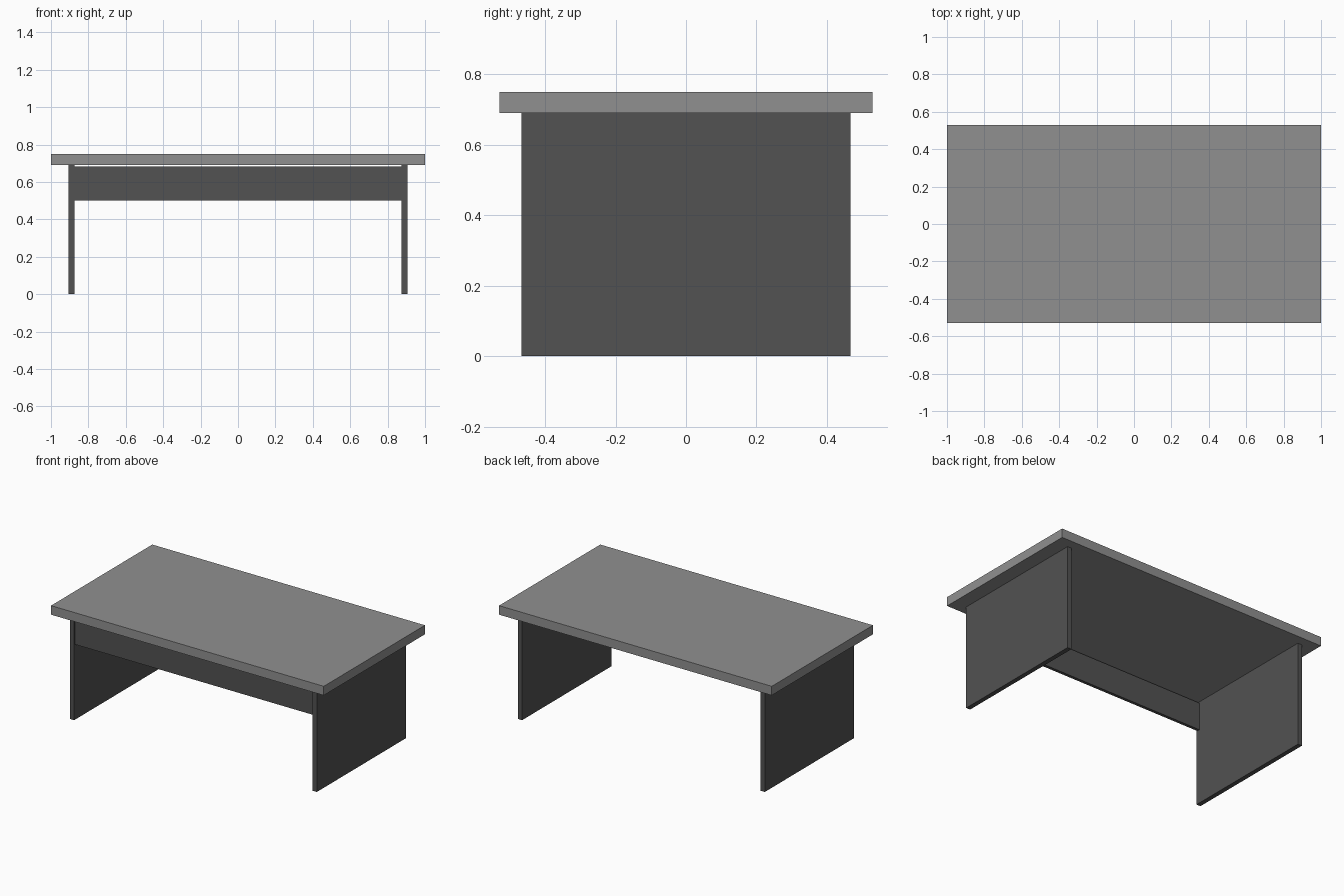
import bpy

if "Cube" in bpy.data.objects:
    bpy.data.objects.remove(bpy.data.objects["Cube"])


def material(name, grey):
    m = bpy.data.materials.new(name)
    m.diffuse_color = (grey, grey, grey, 1.0)
    m.use_nodes = True
    m.node_tree.nodes["Principled BSDF"].inputs["Base Color"].default_value = m.diffuse_color
    return m


def box(name, lo, hi, mat):
    """Axis-aligned box between two corners."""
    centre = [(a + b) / 2 for a, b in zip(lo, hi)]
    bpy.ops.mesh.primitive_cube_add(size=1, location=centre)
    ob = bpy.context.object
    ob.name = name
    ob.scale = [b - a for a, b in zip(lo, hi)]
    bpy.ops.object.transform_apply(location=False, rotation=False, scale=True)
    ob.data.materials.append(mat)
    return ob


light_grey = material("light grey", 0.28)
dark_grey = material("dark grey", 0.085)

# Desktop slab
box("desktop", (-1, -0.53, 0.69), (1, 0.53, 0.75), light_grey)

# Full-depth side panels acting as legs
for side, x in (("left", -0.89), ("right", 0.89)):
    box(side + "_leg_panel", (x - 0.015, -0.467, 0), (x + 0.015, 0.467, 0.69), dark_grey)

# Front modesty panel between the legs, just short of the desktop
box("modesty_panel", (-0.875, -0.46, 0.50), (0.875, -0.44, 0.682), dark_grey)
